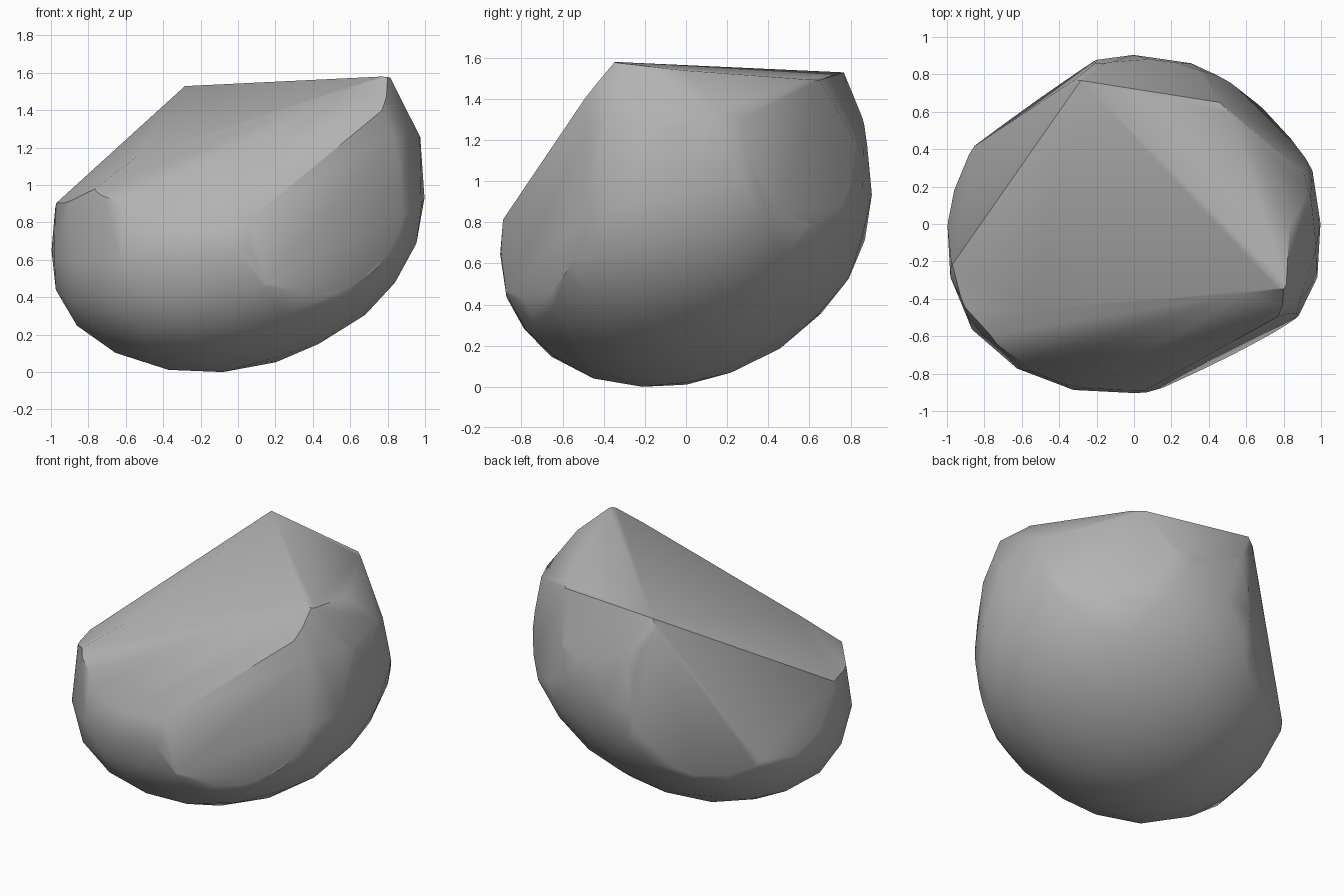
import bpy, bmesh, math, random
from mathutils import Vector

if "Cube" in bpy.data.objects:
    bpy.data.objects.remove(bpy.data.objects["Cube"], do_unlink=True)

random.seed(4)

# Stone colour
stone = bpy.data.materials.new("stone grey")
stone.use_nodes = True
grey = (0.45, 0.45, 0.45, 1)
stone.diffuse_color = grey
stone.node_tree.nodes["Principled BSDF"].inputs["Base Color"].default_value = grey

# Boulder body: leaning ellipsoid, taller above its girth than below, fuller in front
bm = bmesh.new()
bmesh.ops.create_icosphere(bm, subdivisions=3, radius=1)
for v in bm.verts:
    x, y, z = v.co
    swell = 1 + random.uniform(-0.01, 0.01)
    if y < 0:
        swell += 0.12 * abs(x * y)
    height = 1.55 if z > 0 else 0.77
    x *= swell
    y *= 0.905 * swell
    v.co = Vector((x, y, 0.8 + 0.14 * x + 0.16 * y + height * z))


def cleave(point, normal):
    """Split the boulder along a plane and cap the break."""
    geom = bm.verts[:] + bm.edges[:] + bm.faces[:]
    cut = bmesh.ops.bisect_plane(bm, geom=geom, dist=1e-5, plane_co=point,
                                 plane_no=Vector(normal).normalized(), clear_outer=True)
    rim = [e for e in cut["geom_cut"] if isinstance(e, bmesh.types.BMEdge)]
    bmesh.ops.holes_fill(bm, edges=rim, sides=0)


# Broken faces: point on the plane, outward direction
back_peak = (-0.28, 0.77, 1.54)
front_peak = (0.78, -0.36, 1.59)
crown_corner = (0.47, 0.63, 1.53)
cleave(back_peak, (-0.307, -0.244, 1))           # sloping top
cleave(back_peak, (-0.67, -0.167, 1))            # left top
cleave((0.25, 0.2, 1.565), (0.07, 0.11, 1))      # crown
cleave(front_peak, (-0.263, -0.83, 1))           # front slope
cleave((0.78, -0.38, 1.55), (-0.152, -1.2, 1))   # lower front slope
cleave((0.9, -0.48, 0.92), (0.43, -0.89, 0.08))  # front wall
cleave((-0.84, 0.42, 0.6), (-0.46, 0.19, 0.2))   # left wall
cleave((-0.84, 0.42, 0.6), (-0.585, 0.81, 0.03)) # back wall
cleave((0.96, 0, 1.3), (0.89, 0, 0.45))          # side chip
cleave(crown_corner, (0.18, 0.98, 0.5))          # rear chip
cleave(crown_corner, (0.108, 0.114, 0.03))       # rear corner chip
cleave(crown_corner, (0.86, 0.51, 0.9))          # crown edge chip

bmesh.ops.remove_doubles(bm, verts=bm.verts[:], dist=0.015)
bmesh.ops.recalc_face_normals(bm, faces=bm.faces[:])

# Rest on the ground, centred
for axis in range(3):
    values = [v.co[axis] for v in bm.verts]
    low, high = min(values), max(values)
    shift = -low if axis == 2 else -(low + high) / 2
    for v in bm.verts:
        v.co[axis] += shift

mesh = bpy.data.meshes.new("boulder")
bm.to_mesh(mesh)
bm.free()
mesh.materials.append(stone)
boulder = bpy.data.objects.new("boulder", mesh)
bpy.context.collection.objects.link(boulder)
bpy.context.view_layer.objects.active = boulder
boulder.select_set(True)
bpy.ops.object.shade_smooth_by_angle(angle=math.radians(42))
